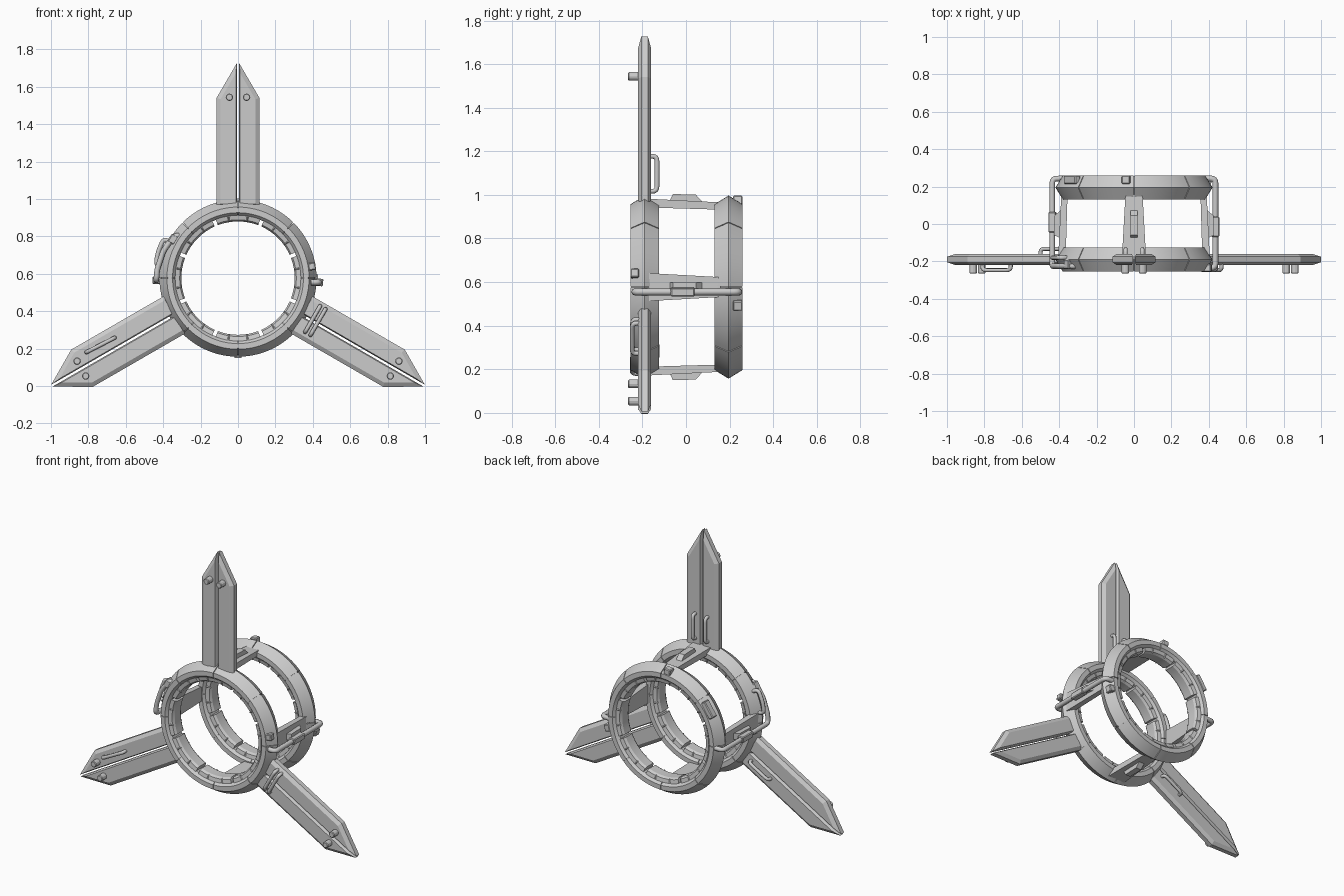
import bpy, bmesh, math
from mathutils import Matrix, Vector

if "Cube" in bpy.data.objects:
    bpy.data.objects.remove(bpy.data.objects["Cube"])

C = 0.577            # height of the ring axis
YF, YB = -0.19, 0.195  # front and back ring planes


def polar(deg):
    """Frame on the ring axis: local z = outward at deg clockwise from top, local x = tangent."""
    return Matrix.Translation((0, 0, C)) @ Matrix.Rotation(math.radians(deg), 4, 'Y')


def finish(name, bm, smooth=False):
    bmesh.ops.recalc_face_normals(bm, faces=bm.faces)
    me = bpy.data.meshes.new(name)
    bm.to_mesh(me)
    bm.free()
    ob = bpy.data.objects.new(name, me)
    bpy.context.collection.objects.link(ob)
    if smooth:
        bpy.ops.object.select_all(action='DESELECT')
        ob.select_set(True)
        bpy.context.view_layer.objects.active = ob
        bpy.ops.object.shade_smooth_by_angle(angle=math.radians(25))
    return ob


def loft(bm, loops, closed=False):
    """Skin a series of equal point loops, capping the ends unless closed."""
    vs = [[bm.verts.new(p) for p in lp] for lp in loops]
    n = len(vs[0])
    for i in range(len(vs) if closed else len(vs) - 1):
        a, b = vs[i], vs[(i + 1) % len(vs)]
        for j in range(n):
            bm.faces.new((a[j], a[(j + 1) % n], b[(j + 1) % n], b[j]))
    if not closed:
        bm.faces.new(vs[0])
        bm.faces.new(vs[-1])


def arc(bm, profile, y, a0, a1, steps, closed=False):
    """Sweep an (r, y) profile round the ring axis."""
    count = steps if closed else steps + 1
    loops = []
    for i in range(count):
        m = polar(a0 + (a1 - a0) * i / steps)
        loops.append([m @ Vector((0, y + dy, r)) for r, dy in profile])
    loft(bm, loops, closed)


def box(name, deg, r, y, size, t=0, bevel=0.005):
    bm = bmesh.new()
    bmesh.ops.create_cube(bm, size=1, matrix=polar(deg) @ Matrix.Translation((t, y, r))
                          @ Matrix.Diagonal((*size, 1)))
    bmesh.ops.bevel(bm, geom=bm.edges[:], offset=bevel, segments=1, affect='EDGES')
    return finish(name, bm)


def pipe(name, pts, radius=0.011, bend=0.025):
    """Round bar through the points with rounded corners."""
    pts = [Vector(p) for p in pts]
    path = [pts[0]]
    for a, b, c in zip(pts, pts[1:], pts[2:]):
        p = b + (a - b).normalized() * min(bend, (a - b).length * .49)
        q = b + (c - b).normalized() * min(bend, (c - b).length * .49)
        for k in (0, .25, .5, .75, 1):
            path.append(p * (1 - k) ** 2 + b * 2 * k * (1 - k) + q * k * k)
    path.append(pts[-1])
    cu = bpy.data.curves.new(name, 'CURVE')
    cu.dimensions = '3D'
    cu.bevel_depth, cu.bevel_resolution, cu.use_fill_caps = radius, 2, True
    sp = cu.splines.new('POLY')
    sp.points.add(len(path) - 1)
    for v, p in zip(sp.points, path):
        v.co = (*p, 1)
    ob = bpy.data.objects.new(name, cu)
    bpy.context.collection.objects.link(ob)
    bpy.ops.object.select_all(action='DESELECT')
    ob.select_set(True)
    bpy.context.view_layer.objects.active = ob
    bpy.ops.object.convert(target='MESH')
    bpy.ops.object.shade_smooth_by_angle(angle=math.radians(50))


def blade_handle(name, deg, p, q, side):
    """Staple handle on a blade face; p and q are (tangent, radius), side -1 front, 1 back."""
    m = polar(deg)
    y0, y1 = YF + side * 0.02, YF + side * 0.057
    pipe(name, [m @ Vector((t, y, r)) for (t, r), y in ((p, y0), (p, y1), (q, y1), (q, y0))])


# Rings: eight armour panels over a core, with inner pads and small teeth
panel = [(.38, -.065), (.42, 0), (.38, .065), (.35, .065), (.333, .045), (.333, -.045), (.35, -.065)]
core = [(.374, -.059), (.412, 0), (.374, .059), (.352, .059), (.337, .04), (.337, -.04), (.352, -.059)]
pad = [(.336, -.05), (.336, .05), (.312, .045), (.303, .03), (.303, -.03), (.312, -.045)]
for label, y in (("front", YF), ("back", YB)):
    bm = bmesh.new()
    for k in range(8):
        arc(bm, panel, y, 45 * k + .35, 45 * k + 44.65, 12)
    finish(label + "_ring_panels", bm, True)
    bm = bmesh.new()
    arc(bm, core, y, 0, 360, 96, True)
    finish(label + "_ring_core", bm, True)
    bm = bmesh.new()
    for k in range(8):
        arc(bm, pad, y, 45 * k - 20.8, 45 * k + 20.8, 8)
    finish(label + "_ring_pads", bm, True)
    bm = bmesh.new()
    for k in range(8):
        for d in (-9, 9):
            for s in (-1, 1):
                bmesh.ops.create_cone(bm, cap_ends=True, segments=4, radius1=.013, radius2=.002, depth=.025,
                                      matrix=polar(45 * k + d) @ Matrix.Translation((0, y + s * .042, .318))
                                      @ Matrix.Rotation(math.pi, 4, 'X'))
    finish(label + "_ring_teeth", bm)

# Blades: two bevelled halves each, with a peg near every tip
outer = [(.006, .39), (.115, .39), (.115, .963), (.006, 1.15)]
inner = [(.012, .396), (.093, .396), (.093, .957), (.012, 1.095)]
for label, deg in (("top", 0), ("right", 120), ("left", -120)):
    m = polar(deg)
    for side, s in (("a", -1), ("b", 1)):
        bm = bmesh.new()
        loft(bm, [[m @ Vector((s * x, YF + dy, r)) for x, r in o]
                  for o, dy in ((inner, -.03), (outer, -.015), (outer, .015), (inner, .03))])
        finish(f"{label}_blade_{side}", bm)
        bm = bmesh.new()
        bmesh.ops.create_cone(bm, cap_ends=True, segments=12, radius1=.02, radius2=.02, depth=.05,
                              matrix=m @ Matrix.Translation((s * .046, YF - .05, .967))
                              @ Matrix.Rotation(math.pi / 2, 4, 'X'))
        bmesh.ops.bevel(bm, geom=[e for e in bm.edges if any(len(f.verts) > 4 for f in e.link_faces)],
                        offset=.004, segments=1, affect='EDGES')
        finish(f"{label}_blade_peg_{side}", bm, True)

# Blade handles
blade_handle("left_front_handle", -120, (.054, .73), (.062, .90), -1)
blade_handle("right_cross_handle_a", 120, (-.09, .455), (.07, .455), -1)
blade_handle("right_cross_handle_b", 120, (-.09, .488), (.07, .488), -1)
blade_handle("top_back_handle_a", 0, (-.045, .44), (-.045, .60), 1)
blade_handle("top_back_handle_b", 0, (.045, .44), (.045, .60), 1)
blade_handle("left_back_handle", -120, (-.04, .44), (-.04, .60), 1)

# Four tapered braces joining the rings, each with a raised wedge block
for label, deg in (("top", 0), ("right", 90), ("bottom", 180), ("left", 270)):
    m = polar(deg)
    bm = bmesh.new()
    loft(bm, [[m @ Vector(p) for p in ((-w, y, lo), (w, y, lo), (w, y, hi), (-w, y, hi))]
              for y, w, lo, hi in ((-.17, .064, .365, .405), (.17, .045, .355, .388))])
    finish(label + "_brace", bm)
    bm = bmesh.new()
    loft(bm, [[m @ Vector((x, y, r)) for y, r in ((-.08, .385), (.085, .38), (.045, .424), (-.06, .427))]
              for x in (-.02, .02)])
    finish(label + "_brace_block", bm)

# Side pipes running from ring to ring
z = C - .022
pipe("right_side_pipe", [(.39, -.235, z), (.435, -.235, z), (.435, .243, z), (.37, .243, z)], .016)
box("right_pipe_clamp", 93, .435, -.015, (.04, .11, .042))
z = C - .012
pipe("left_side_pipe", [(-.37, .243, z), (-.437, .243, z), (-.437, -.225, z)]
     + [polar(a) @ Vector((0, -.225, r)) for a, r in ((276, .435), (290, .425), (304, .41), (307, .37))], .015)
box("left_pipe_clamp", 268.5, .437, .01, (.04, .11, .042))

# Grab handle on the upper left of the front ring
pipe("ring_grab_handle", [polar(a) @ Vector((0, -.18, r)) for a, r in
                          ((279, .40), (279, .445), (288, .45), (298, .45), (298, .40))], .012)

# Small boxes on the rings
box("front_ring_box_left", 301, .405, -.215, (.05, .05, .04))
box("front_ring_box_right", 81, .40, -.235, (.04, .04, .04))
box("back_ring_box_right", 102, .40, .237, (.045, .045, .04))
box("back_ring_box_top", -6, .40, .237, (.045, .045, .04))
box("back_ring_box_left", -56, .40, .237, (.11, .045, .035))
